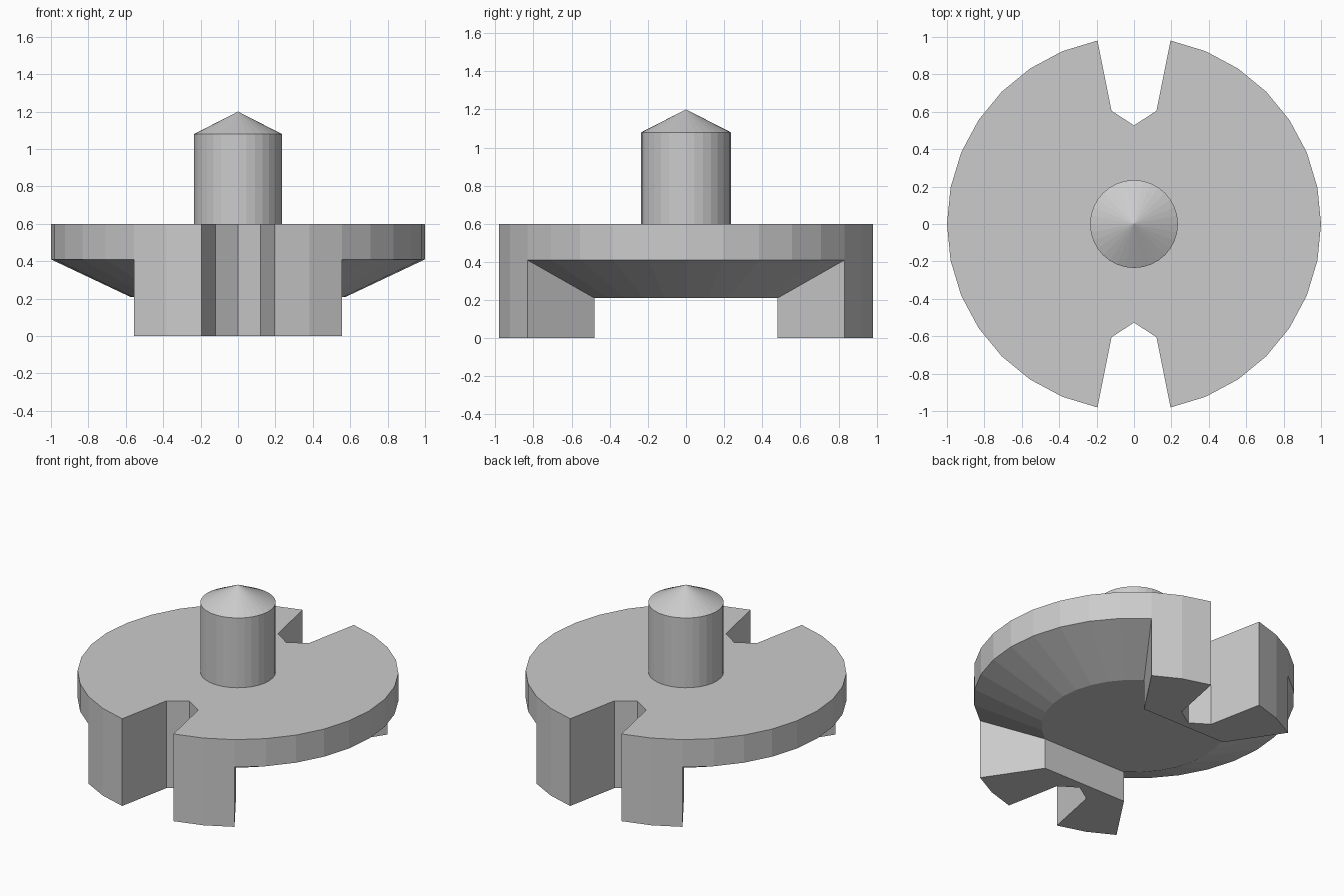
import bpy, bmesh
from math import sin, cos, pi

if "Cube" in bpy.data.objects:
    bpy.data.objects.remove(bpy.data.objects["Cube"])

N = 32                      # sides of the round plate
R_OUT, R_IN = 1.0, 0.577    # plate radius, flat underside radius
Z_TOP, Z_RIM, Z_DISH = 0.6, 0.41, 0.21


def ring(r, k):
    a = 2 * pi * k / N
    return (r * cos(a), r * sin(a))


def finish(bm, name):
    bmesh.ops.remove_doubles(bm, verts=bm.verts, dist=1e-4)
    bmesh.ops.recalc_face_normals(bm, faces=bm.faces)
    mesh = bpy.data.meshes.new(name)
    bm.to_mesh(mesh)
    bm.free()
    ob = bpy.data.objects.new(name, mesh)
    bpy.context.collection.objects.link(ob)
    return ob


def face(bm, pts):
    return bm.faces.new([bm.verts.new(p) for p in pts])


def flat(bm, pts, z):
    face(bm, [(x, y, z) for x, y in pts])


def wall(bm, pts, z0, z1):
    for (ax, ay), (bx, by) in zip(pts, pts[1:]):
        face(bm, [(ax, ay, z0), (bx, by, z0), (bx, by, z1), (ax, ay, z1)])


# Notched plate with dished underside and two split legs
bm = bmesh.new()
outline, underside = [], []
for s in (1, -1):
    def pt(r, k):
        x, y = ring(r, k)
        return (s * x, s * y)

    notch = [(s * x, s * y) for x, y in ((0.12, 0.605), (0, 0.527), (-0.12, 0.605))]
    leg = [pt(R_OUT, k) for k in (5, 6, 7)] + notch + [pt(R_OUT, k) for k in (9, 10, 11)]
    side_out = [pt(R_OUT, k) for k in range(-5, 6)]
    side_in = [pt(R_IN, k) for k in range(-5, 6)]
    outline += side_out[:-1] + leg[:-1]
    underside += side_in

    # Sloping underside
    for i in range(10):
        face(bm, [side_in[i] + (Z_DISH,), side_in[i + 1] + (Z_DISH,),
                  side_out[i + 1] + (Z_RIM,), side_out[i] + (Z_RIM,)])

    # Leg: outer and notch walls, inner wall, radial ends, foot
    inner = [pt(R_IN, 11), pt(R_IN, 5)]
    wall(bm, leg, 0, Z_RIM)
    wall(bm, inner, 0, Z_DISH)
    flat(bm, leg + inner, 0)
    for o, i in ((leg[0], inner[1]), (leg[-1], inner[0])):
        face(bm, [o + (0,), o + (Z_RIM,), i + (Z_DISH,), i + (0,)])

wall(bm, outline + outline[:1], Z_RIM, Z_TOP)
flat(bm, outline, Z_TOP)
flat(bm, underside, Z_DISH)
finish(bm, "notched_plate")

# Pointed peg
bm = bmesh.new()
peg = [ring(0.235, k) for k in range(N)]
flat(bm, peg, 0.57)
wall(bm, peg + peg[:1], 0.57, 1.08)
for a, b in zip(peg, peg[1:] + peg[:1]):
    face(bm, [a + (1.08,), b + (1.08,), (0, 0, 1.2)])
finish(bm, "pointed_peg")
